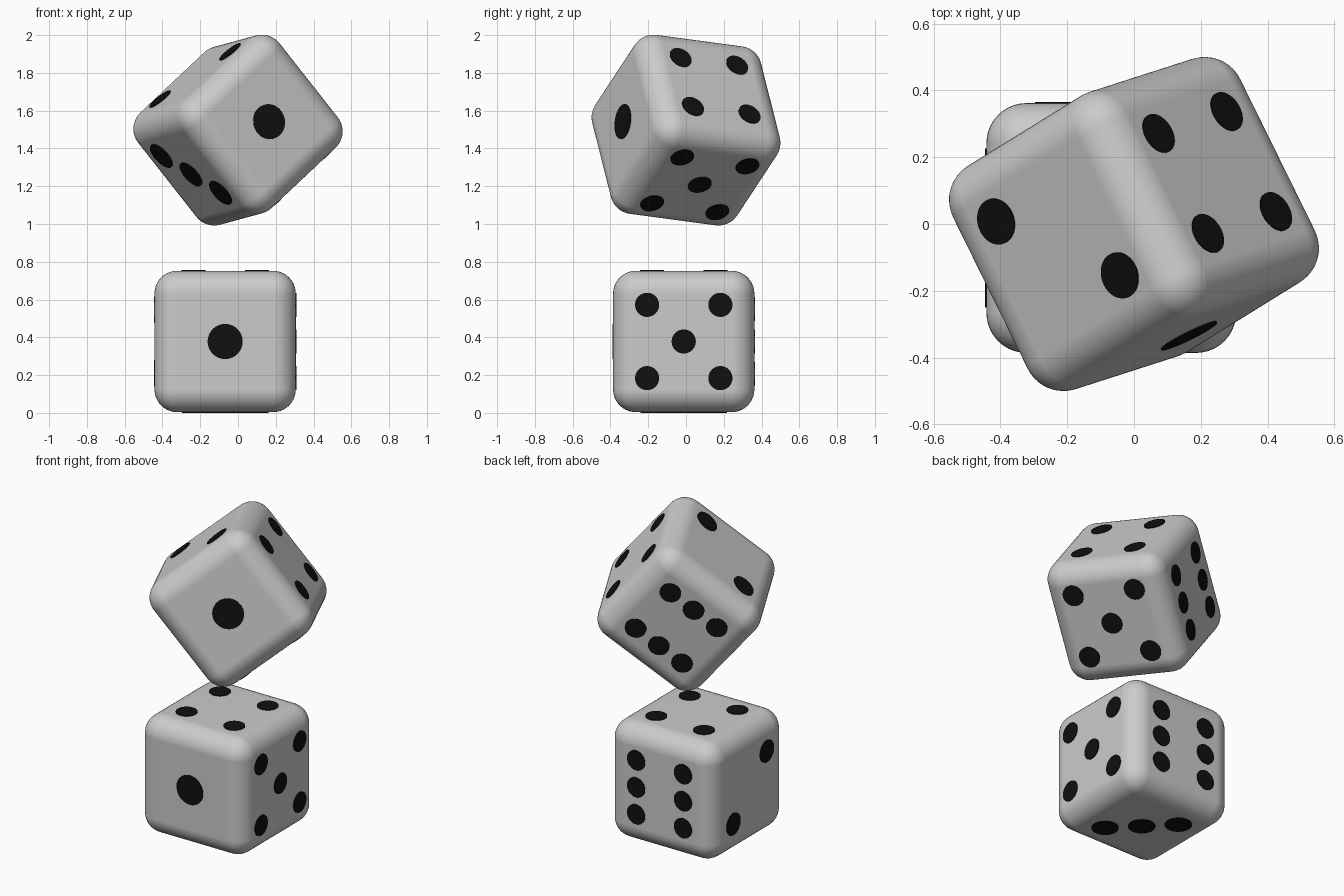
import bpy, bmesh
from mathutils import Matrix, Vector

if "Cube" in bpy.data.objects:
    bpy.data.objects.remove(bpy.data.objects["Cube"])

H = 0.374      # half the die's side
R = 0.12       # edge rounding
PROUD = 0.004  # how far pips stand out

black = bpy.data.materials.new("pip_black")
black.diffuse_color = (0.005, 0.005, 0.005, 1)
black.use_nodes = True
black.node_tree.nodes["Principled BSDF"].inputs["Base Color"].default_value = black.diffuse_color

X, Y, Z = Vector((1, 0, 0)), Vector((0, 1, 0)), Vector((0, 0, 1))
a = 0.168
# face normal, in-plane axes u and v, pip radius, pip positions
FACES = [
    (-Y, X, Z, 0.093, [(0, 0)]),
    (-X, Y, Z, 0.070, [(-a, a), (a, -a)]),
    (-Z, X, Y, 0.079, [(-0.15, 0.15), (0, 0), (0.15, -0.15)]),
    (Z, X, Y, 0.063, [(i * a, j * a) for i in (-1, 1) for j in (-1, 1)]),
    (X, Y, Z, 0.064, [(0, 0)] + [(i * 0.194, j * 0.194) for i in (-1, 1) for j in (-1, 1)]),
    (Y, X, Z, 0.063, [(i * 0.165, j * 0.172) for i in (-1, 1) for j in (-1, 0, 1)]),
]


def add_object(name, bm, matrix):
    mesh = bpy.data.meshes.new(name)
    bm.to_mesh(mesh)
    bm.free()
    ob = bpy.data.objects.new(name, mesh)
    bpy.context.collection.objects.link(ob)
    ob.matrix_world = matrix
    return ob


def make_die(name, matrix):
    # rounded body
    bm = bmesh.new()
    bmesh.ops.create_cube(bm, size=2 * H)
    for f in bm.faces:
        f.smooth = True
    body = add_object(name + "_body", bm, matrix)
    bev = body.modifiers.new("round_edges", 'BEVEL')
    bev.width = R
    bev.segments = 10
    bev.limit_method = 'NONE'
    bev.harden_normals = True

    # thin round pips on all six faces
    bm = bmesh.new()
    depth = 0.012
    for n, u, v, radius, spots in FACES:
        rot = n.to_track_quat('Z', 'Y').to_matrix().to_4x4()
        for s, t in spots:
            centre = n * (H + PROUD - depth / 2) + u * s + v * t
            bmesh.ops.create_cone(bm, cap_ends=True, segments=40,
                                  radius1=radius, radius2=radius, depth=depth,
                                  matrix=Matrix.Translation(centre) @ rot)
    pips = add_object(name + "_pips", bm, matrix)
    pips.data.materials.append(black)


# lower die sits square
make_die("lower_die", Matrix.Translation((-0.068, -0.012, H + PROUD)))

# upper die is tumbling: axes from its one-face and four-face directions
y_axis = Vector((-0.439, 0.891, -0.12)).normalized()
z_axis = Vector((0.660, 0.421, 0.625))
z_axis = (z_axis - y_axis * z_axis.dot(y_axis)).normalized()
x_axis = y_axis.cross(z_axis)
turn = Matrix((x_axis, y_axis, z_axis)).transposed().to_4x4()
make_die("upper_die", Matrix.Translation((0, 0, 1.497)) @ turn)
